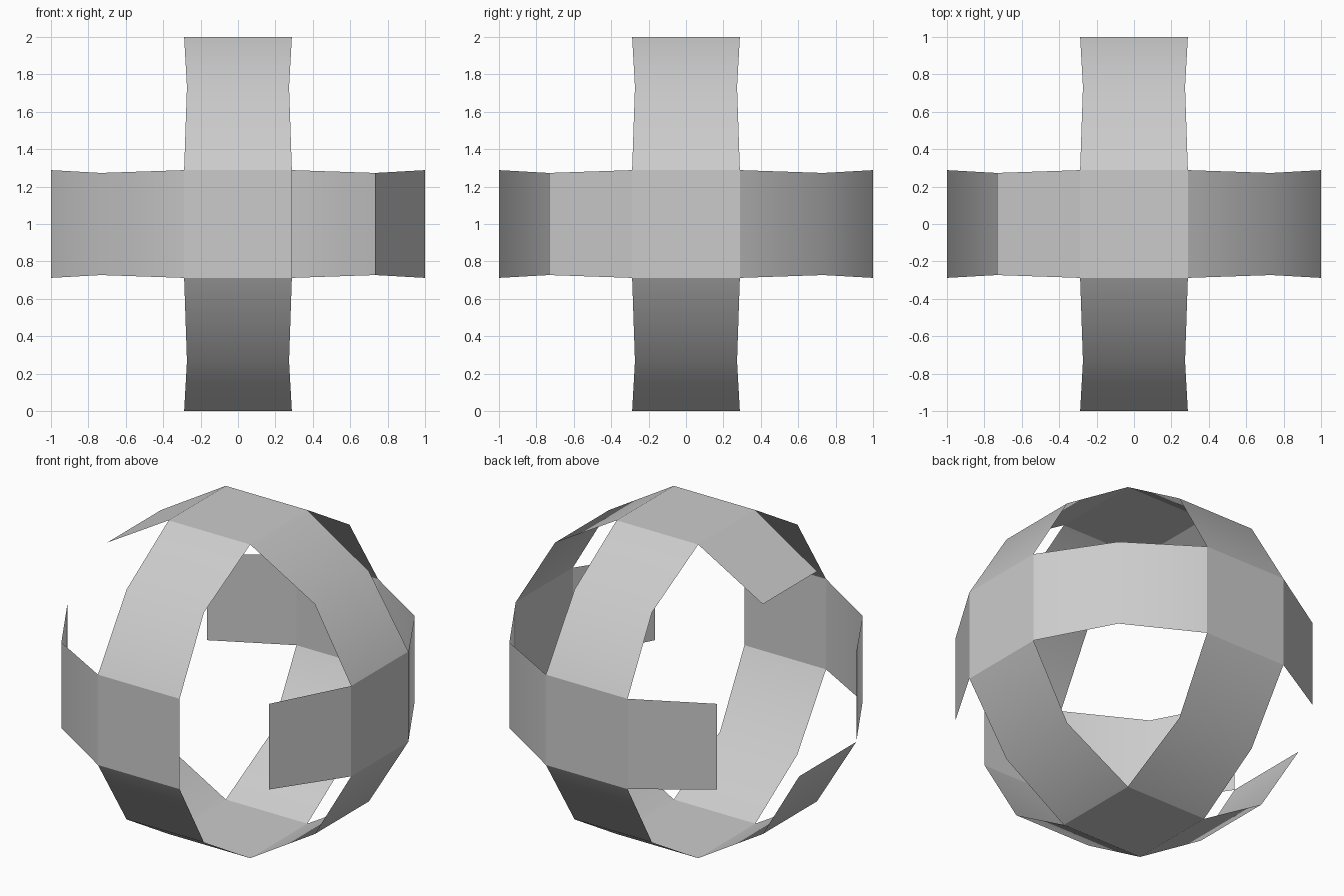
import bpy, bmesh, math
from mathutils import Vector

cube = bpy.data.objects.get("Cube")
if cube:
    bpy.data.objects.remove(cube, do_unlink=True)

HALF = 0.288    # half side of the square panels
WAIST = 0.273   # half width of a band at its middle crease
CREASE = 0.733  # distance of the crease along both axes
CENTRE = Vector((0, 0, 1))

grey = bpy.data.materials.new("plain grey")
grey.use_nodes = True
colour = (0.6, 0.6, 0.6, 1)
grey.diffuse_color = colour
grey.node_tree.nodes["Principled BSDF"].inputs["Base Color"].default_value = colour

SIDES = {
    "top": Vector((0, 0, 1)), "bottom": Vector((0, 0, -1)),
    "front": Vector((0, -1, 0)), "back": Vector((0, 1, 0)),
    "left": Vector((-1, 0, 0)), "right": Vector((1, 0, 0)),
}
# The model's own left is +x
SIDES["left"], SIDES["right"] = SIDES["right"], SIDES["left"]


def build(name, rows):
    """Skin a ladder of point pairs into a thin shell facing outward."""
    bm = bmesh.new()
    pairs = [[bm.verts.new(p + CENTRE) for p in row] for row in rows]
    for (a, b), (c, d) in zip(pairs, pairs[1:]):
        face = bm.faces.new((a, b, d, c))
        face.normal_update()
        if face.normal.dot(face.calc_center_median() - CENTRE) < 0:
            face.normal_flip()
    mesh = bpy.data.meshes.new(name)
    bm.to_mesh(mesh)
    bm.free()
    mesh.materials.append(grey)
    obj = bpy.data.objects.new(name, mesh)
    bpy.context.collection.objects.link(obj)
    bpy.ops.object.select_all(action="DESELECT")
    obj.select_set(True)
    bpy.context.view_layer.objects.active = obj
    bpy.ops.object.shade_smooth_by_angle(angle=math.radians(30))


def rung(base, across, half):
    return (base - across * half, base + across * half)


# Square panels; the -x side is open
for name, u in SIDES.items():
    if name != "right":
        v = Vector((u.y, u.z, u.x))
        w = u.cross(v)
        build(name + "_panel", [rung(u - v * HALF, w, HALF), rung(u + v * HALF, w, HALF)])

# Folded bands joining neighbouring sides; some lack the half next to one side
MISSING = {("top", "right"): "right", ("back", "right"): "right", ("front", "left"): "front"}
PAIRS = [(a, b) for a in ("top", "bottom") for b in ("front", "back", "left", "right")]
PAIRS += [(a, b) for a in ("front", "back") for b in ("left", "right")]
for a, b in PAIRS:
    u, v = SIDES[a], SIDES[b]
    w = u.cross(v)
    rows = [rung(u + v * HALF, w, HALF),
            rung((u + v) * CREASE, w, WAIST),
            rung(v + u * HALF, w, HALF)]
    gone = MISSING.get((a, b))
    if gone == a:
        rows = rows[1:]
    elif gone == b:
        rows = rows[:2]
    build(f"{a}_{b}_band", rows)
